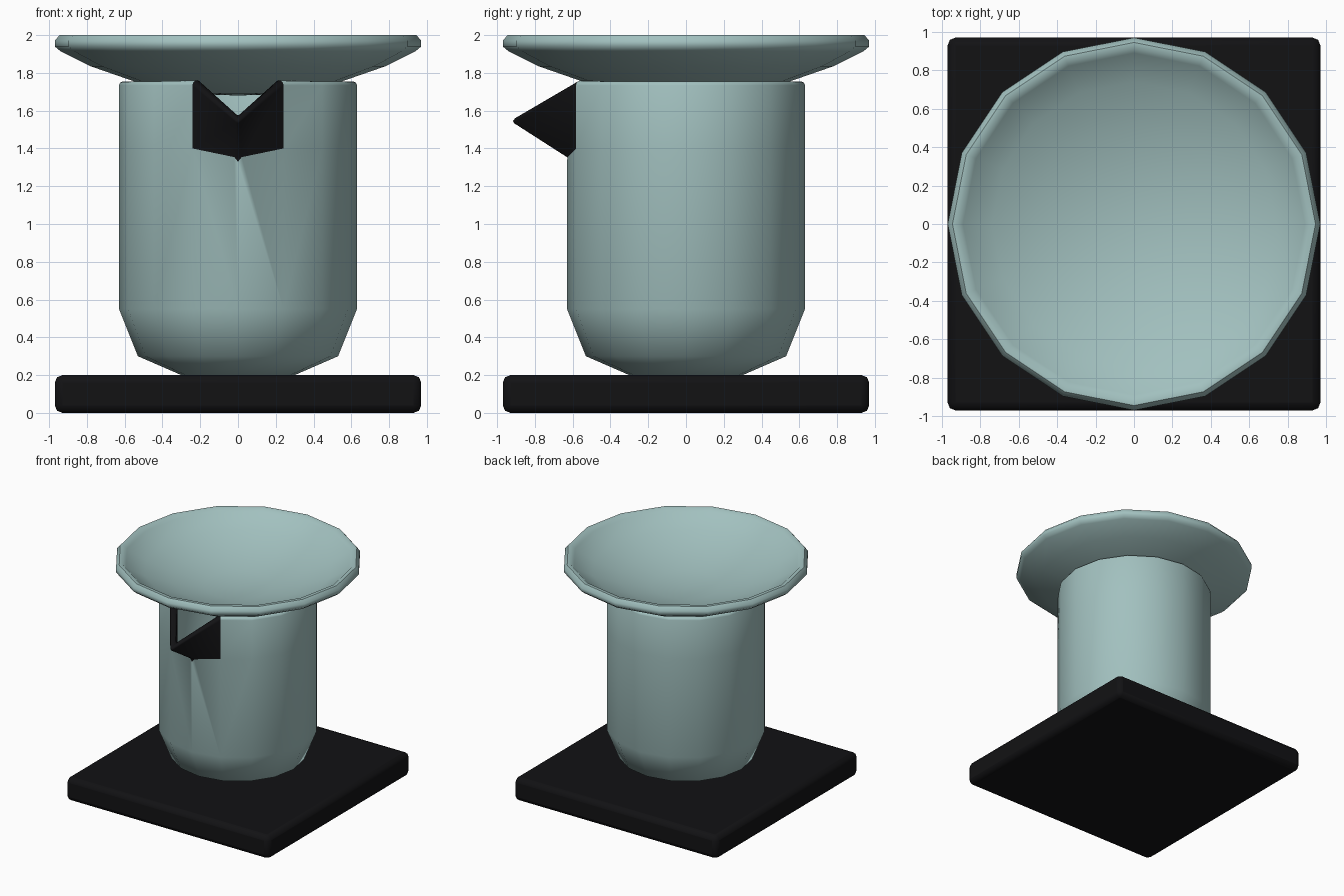
import bpy, bmesh, math

if "Cube" in bpy.data.objects:
    bpy.data.objects.remove(bpy.data.objects["Cube"])

SIDES = 16


def material(name, rgb):
    m = bpy.data.materials.new(name)
    m.diffuse_color = (*rgb, 1)
    m.use_nodes = True
    m.node_tree.nodes["Principled BSDF"].inputs["Base Color"].default_value = m.diffuse_color
    return m


teal = material("pale_teal", (0.36, 0.53, 0.52))
black = material("black", (0.006, 0.006, 0.007))


def lathe(profile):
    """Sweep (radius, z) points round z; zero radius makes a pole."""
    bm = bmesh.new()
    rings = []
    for r, z in profile:
        n = 1 if r == 0 else SIDES
        rings.append([bm.verts.new((r * math.cos(2 * math.pi * i / SIDES),
                                    r * math.sin(2 * math.pi * i / SIDES), z))
                      for i in range(n)])
    for a, b in zip(rings, rings[1:]):
        for i in range(SIDES):
            j = (i + 1) % SIDES
            corners = [a[i % len(a)], a[j % len(a)], b[j % len(b)], b[i % len(b)]]
            bm.faces.new(list(dict.fromkeys(corners)))
    return bm, rings


def finish(name, bm, mats, bevel=0, segments=2, thickness=0, angle=50):
    mesh = bpy.data.meshes.new(name)
    bm.to_mesh(mesh)
    bm.free()
    ob = bpy.data.objects.new(name, mesh)
    bpy.context.collection.objects.link(ob)
    for m in mats:
        mesh.materials.append(m)
    if thickness:
        s = ob.modifiers.new("shell", 'SOLIDIFY')
        s.thickness, s.offset, s.use_even_offset = thickness, -1, True
    if bevel:
        b = ob.modifiers.new("round", 'BEVEL')
        b.width, b.segments = bevel, segments
        b.limit_method, b.angle_limit = 'ANGLE', math.radians(50)
    bpy.ops.object.select_all(action='DESELECT')
    bpy.context.view_layer.objects.active = ob
    ob.select_set(True)
    bpy.ops.object.shade_smooth_by_angle(angle=math.radians(angle))
    return ob


# Square plinth
bm = bmesh.new()
bmesh.ops.create_cube(bm, size=1)
bmesh.ops.scale(bm, vec=(1.94, 1.94, 0.2), verts=bm.verts)
bmesh.ops.translate(bm, vec=(0, 0, 0.1), verts=bm.verts)
finish("base", bm, [black], bevel=0.04)

# Hollow vessel, with the front of its rim pulled out into a black spout
bm, rings = lathe([(0, 0.2), (0.30, 0.2), (0.53, 0.30), (0.63, 0.55),
                   (0.63, 1.40), (0.63, 1.755)])
front = SIDES * 3 // 4
rings[4][front].co = (0, -0.63, 1.35)
rings[5][front].co = (0, -0.94, 1.54)
bm.normal_update()
for f in bm.faces:
    if rings[5][front] in f.verts:
        f.material_index = 1
finish("vessel", bm, [teal, black], bevel=0.025, thickness=0.06)

# Shallow dish resting in the mouth of the vessel
bm, _ = lathe([(0, 1.68), (0.28, 1.69), (0.55, 1.755), (0.78, 1.835),
               (0.94, 1.915), (0.97, 1.94), (0.97, 1.97), (0.945, 2.0),
               (0.915, 2.0), (0.89, 1.975), (0.74, 1.89), (0.52, 1.81),
               (0.27, 1.75), (0, 1.735)])
finish("dish", bm, [teal])
